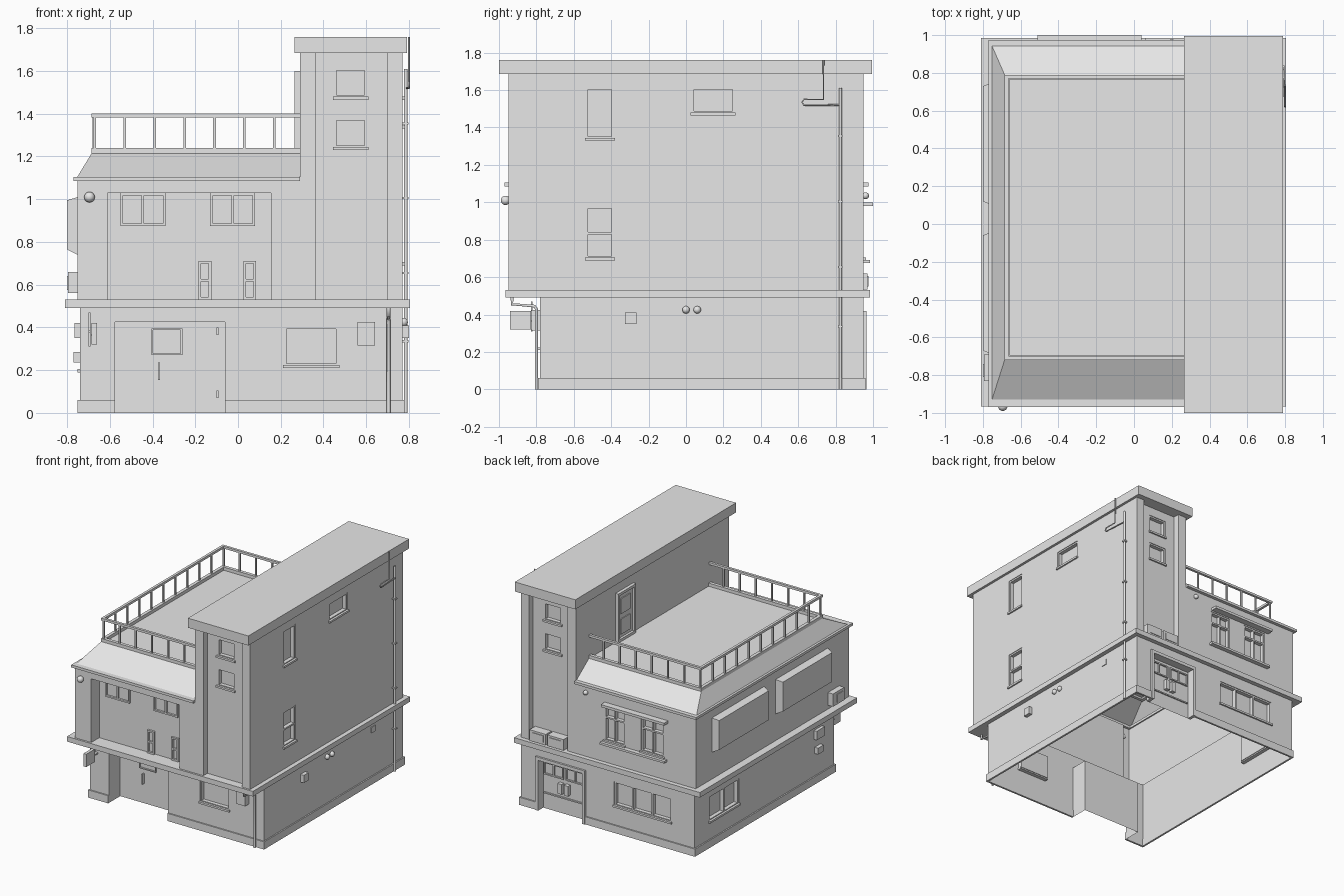
import bpy, bmesh
from mathutils import Vector, Matrix

cube = bpy.data.objects.get("Cube")
if cube:
    bpy.data.objects.remove(cube, do_unlink=True)

grey = bpy.data.materials.new("plain grey")
grey.use_nodes = True
grey.diffuse_color = (0.8, 0.8, 0.8, 1)
grey.node_tree.nodes["Principled BSDF"].inputs["Base Color"].default_value = (0.8, 0.8, 0.8, 1)


def link(name, data):
    ob = bpy.data.objects.new(name, data)
    data.materials.append(grey)
    bpy.context.collection.objects.link(ob)
    return ob


def finish(name, bm):
    me = bpy.data.meshes.new(name)
    bm.to_mesh(me)
    bm.free()
    return link(name, me)


def part(name, boxes):
    """One object made of axis-aligned boxes given as (low, high) corners."""
    bm = bmesh.new()
    for lo, hi in boxes:
        lo, hi = Vector(lo), Vector(hi)
        size = Matrix.Diagonal((*(hi - lo), 1))
        bmesh.ops.create_cube(bm, size=1, matrix=Matrix.Translation((lo + hi) / 2) @ size)
    return finish(name, bm)


def shell(name, box, cuts, bottom=True, top=False):
    """A box with cut recesses, optionally left open at its ends."""
    ob = part(name, [box])
    bpy.context.view_layer.objects.active = ob
    for cut in cuts:
        cutter = part("cutter", [cut])
        cutter.hide_render = True
        mod = ob.modifiers.new("cut", "BOOLEAN")
        mod.operation, mod.solver, mod.object = "DIFFERENCE", "EXACT", cutter
        bpy.ops.object.modifier_apply(modifier=mod.name)
        bpy.data.objects.remove(cutter, do_unlink=True)
    bm = bmesh.new()
    bm.from_mesh(ob.data)
    ends = [z for z, use in ((box[0][2], bottom), (box[1][2], top)) if use]
    gone = [f for f in bm.faces if any(all(abs(v.co.z - z) < 1e-4 for v in f.verts) for z in ends)]
    bmesh.ops.delete(bm, geom=gone, context="FACES")
    bm.to_mesh(ob.data)
    bm.free()
    return ob


SIDES = {"front": (1, -1), "back": (1, 1), "left": (0, -1), "right": (0, 1)}


def on_wall(side, wall, u, z, d):
    """Box on a wall: u runs along it, z up, d outward from it."""
    axis, sign = SIDES[side]
    a, b = sorted((wall + sign * d[0], wall + sign * d[1]))
    if axis:
        return (u[0], a, z[0]), (u[1], b, z[1])
    return (a, u[0], z[0]), (b, u[1], z[1])


def window(name, side, wall, u, z, uprights=(), rails=(), sill=True, d=(-0.035, -0.005), w=0.012):
    bars = [(u, (z[0], z[0] + w)), (u, (z[1] - w, z[1])),
            ((u[0], u[0] + w), z), ((u[1] - w, u[1]), z)]
    bars += [((p - w / 2, p + w / 2), z) for p in uprights]
    bars += [(u, (p - w / 2, p + w / 2)) for p in rails]
    boxes = [on_wall(side, wall, bu, bz, d) for bu, bz in bars]
    if sill:
        boxes.append(on_wall(side, wall, (u[0] - .005, u[1] + .005), (z[0] - .01, z[0] + .005), (-.03, .012)))
    part(name, boxes)


def frustum(name, base, top):
    bm = bmesh.new()
    a, b = [[bm.verts.new(p) for p in ring] for ring in (base, top)]
    for i in range(4):
        j = (i + 1) % 4
        bm.faces.new((a[i], a[j], b[j], b[i]))
    bm.faces.new(b)
    bmesh.ops.recalc_face_normals(bm, faces=bm.faces)
    return finish(name, bm)


def pipe(name, points, radius=0.009):
    cu = bpy.data.curves.new(name, "CURVE")
    cu.dimensions = "3D"
    cu.bevel_depth, cu.bevel_resolution, cu.use_fill_caps = radius, 1, True
    sp = cu.splines.new("POLY")
    sp.points.add(len(points) - 1)
    for p, co in zip(sp.points, points):
        p.co = (*co, 1)
    link(name, cu)


def lamp(name, centre, radius):
    bm = bmesh.new()
    bmesh.ops.create_uvsphere(bm, u_segments=16, v_segments=10, radius=radius,
                              matrix=Matrix.Translation(centre))
    for f in bm.faces:
        f.smooth = True
    finish(name, bm)


# Window lists: name, side, wall position, span, heights, uprights, rails
ground_windows = [
    ("shop_window", "front", -.78, (.215, .47), (.22, .405), (), ()),
    ("rear_ground_window", "back", .95, (-.54, -.04), (.21, .4), (-.37, -.2), ()),
    ("side_ground_window", "left", -.74, (.4, .77), (.2, .4), (.58,), ()),
]
upper_windows = [
    ("rear_window_a", "back", .95, (-.135, .045), (.7, .97), (-.045,), (.88,)),
    ("rear_window_b", "back", .95, (-.475, -.275), (.7, .97), (-.375,), (.88,)),
]
tower_windows = [
    ("side_tall_window_top", "right", .77, (-.535, -.385), (1.34, 1.615), (), ()),
    ("side_tall_window_low", "right", .77, (-.535, -.385), (.7, .98), (), (.835,)),
    ("side_wide_window", "right", .77, (.03, .26), (1.475, 1.615), (), ()),
]
for side, wall in (("front", -.9), ("back", .9)):
    for z in (1.24, 1.475):
        tower_windows.append(("tower_window", side, wall, (.45, .605), (z, z + .14), (), ()))


def holes(windows):
    return [on_wall(s, w, u, z, (-.035, .04)) for _, s, w, u, z, _, _ in windows]


for item in ground_windows + upper_windows + tower_windows:
    window(*item)

# Ground floor with entrance and rear door recesses
entrance = on_wall("front", -.78, (-.575, -.06), (-.1, .425), (-.14, .1))
rear_door = on_wall("back", .95, (.22, .62), (-.1, .4), (-.05, .1))
shell("ground_floor", ((-.74, -.78, 0), (.77, .95, .5)), [entrance, rear_door] + holes(ground_windows), top=True)
shell("plinth", ((-.75, -.79, 0), (.78, .96, .06)),
      [((-.735, -.775, -1), (.765, .945, 1)), entrance, rear_door], bottom=False)
shell("floor_ledge", ((-.81, -.965, .49), (.805, .985, .53)),
      [((-.74, -.78, 0), (.77, .95, 1))], bottom=False)

# Upper floor with recessed front
balcony = on_wall("front", -.95, (-.61, .155), (.53, 1.03), (-.1, .1))
shell("upper_floor", ((-.75, -.95, .51), (.29, .95, 1.09)), [balcony] + holes(upper_windows), top=True)
for x in (-.55, -.13):
    window("recess_window", "front", -.85, (x, x + .21), (.875, 1.03), (x + .105,), (), False, (0, .015))
for x in (-.185, .025):
    window("recess_vent", "front", -.85, (x, x + .06), (.53, .71), (), (.62,), False, (0, .015))

# Tower with notched front and back
notches = [((.365, y0, .53), (.7, y1, 1.685)) for y0, y1 in ((-1.1, -.9), (.9, 1.1))]
shell("tower", ((.29, -.95, .51), (.77, .95, 1.69)), notches + holes(tower_windows), top=True)
part("tower_roof", [((.265, -1, 1.685), (.79, .995, 1.76))])

# Sloped roof, eave, kerb and railing
shell("eave", ((-.77, -.97, 1.085), (.29, .975, 1.105)), [((-.74, -.93, 0), (.4, .94, 2))], bottom=False)


def rect(x0, y0, x1, y1, z):
    return [(x0, y0, z), (x1, y0, z), (x1, y1, z), (x0, y1, z)]


frustum("sloped_roof", rect(-.755, -.94, .29, .95, 1.1), rect(-.685, -.72, .29, .79, 1.215))


def edge_run(z0, z1, w):
    return [((-.685, -.72, z0), (.29, -.72 + w, z1)), ((-.685, .79 - w, z0), (.29, .79, z1)),
            ((-.685, -.72 + w, z0), (-.685 + w, .79 - w, z1))]


part("roof_kerb", edge_run(1.2, 1.24, .026))
part("top_rail", edge_run(1.382, 1.4, .02))
spots = [(-.67 + .14 * i, y) for i in range(7) for y in (-.71, .78)]
spots += [(-.675, -.71 + .149 * i) for i in range(1, 10)]
part("rail_posts", [((x - .006, y - .006, 1.23), (x + .006, y + .006, 1.39)) for x, y in spots])

# Roof door on the tower
window("roof_door_frame", "left", .29, (.24, .46), (1.215, 1.6), (), (), False, (0, .025), .02)
part("roof_door", [on_wall("left", .29, (.26, .44), (1.215, 1.58), (0, .006))]
     + [on_wall("left", .29, (.29, .41), z, (0, .012)) for z in ((1.26, 1.38), (1.42, 1.54))])

# Entrance door
window("entrance_door_window", "front", -.64, (-.405, -.26), (.27, .395), (), (), False, (0, .01), .008)
part("entrance_handle", [on_wall("front", -.64, (-.374, -.366), (.155, .235), (0, .025))])
part("entrance_hinges", [on_wall("front", -.64, (-.1, -.092), (z, z + .035), (0, .01)) for z in (.07, .365)])

# Rear double door
part("rear_door_frame", [on_wall("back", .95, u, z, (-.05, .015)) for u, z in
     (((.205, .23), (0, .42)), ((.61, .635), (0, .42)), ((.205, .635), (.395, .42)))])
for x in (.24, .43):
    window("rear_door_pane", "back", .9, (x, x + .17), (.27, .37), (x + .085,), (), False, (0, .012), .01)
part("rear_door_handles", [on_wall("back", .9, (x, x + .035), (.16, .24), (0, .03)) for x in (.375, .43)])
part("rear_door_rail", [on_wall("back", .9, (.24, .6), (.12, .13), (0, .01))])

# Rear window canopy and sill
part("rear_canopy", [on_wall("back", .95, (-.51, .04), (.98, 1), (0, .05))])
part("rear_sill", [on_wall("back", .95, (-.5, .06), (.675, .692), (0, .035))])

# Chamfered side panels
for y in (-.69, .1):
    ring = [[(x, y + i, .74 + j), (x, y + .65 - i, .74 + j), (x, y + .65 - i, 1.01 - k), (x, y + i, 1.01 - k)]
            for x, i, j, k in ((-.75, 0, 0, 0), (-.8, .02, .025, .015))]
    frustum("side_panel", *ring)

# Wall units and vents
part("side_air_unit", [on_wall("left", -.75, (-.83, -.69), (.56, .66), (0, .045)),
                       on_wall("left", -.75, (-.81, -.74), (.575, .64), (.045, .05))])
for x in (.385, .54):
    part("rear_air_unit", [on_wall("back", .9, (x, x + .14), (.535, .62), (0, .07)),
                           on_wall("back", .9, (x + .02, x + .12), (.55, .605), (.07, .075))])
part("side_vents", [on_wall("left", -.74, (-.63, -.53), (.35, .42), (0, .025)),
                    on_wall("left", -.74, (-.61, -.54), (.235, .285), (0, .03))])
part("meter_box", [on_wall("front", -.78, (.56, .64), (.315, .425), (0, .045))])
part("right_vents", [on_wall("right", .77, (-.325, -.265), (.35, .41), (0, .03)),
                     on_wall("right", .77, (.55, .6), (.4, .445), (0, .006))])

# Hanging sign
part("hanging_sign", [((-.685, -.94, .32), (-.66, -.83, .42)), ((-.7, -.84, .375), (-.69, -.78, .385)),
                      ((-.7, -.83, .31), (-.69, -.82, .47)), ((-.69, -.85, .36), (-.67, -.78, .37))])

# Lamps
lamp("front_lamp", (-.695, -.965, 1.01), .025)
lamp("rear_lamp", (.2, .96, 1.035), .018)
for y in (0, .06):
    lamp("right_round_vent", (.775, y, .425), .02)

# Pipes
pipe("side_downpipe", [(.785, .825, 0), (.785, .825, 1.61)])
part("pipe_clips", [((.765, .812, z), (.797, .838, z + .01)) for z in (.33, .65, 1, 1.35)])
pipe("front_downpipe", [(.705, -.93, .49), (.705, -.93, .455), (.705, -.81, .445), (.705, -.8, .43), (.705, -.8, 0)])
pipe("aerial_pole", [(.8, .735, 1.76), (.8, .735, 1.55), (.8, .63, 1.55), (.8, .62, 1.535),
                     (.8, .63, 1.52), (.79, .82, 1.52)], .005)
